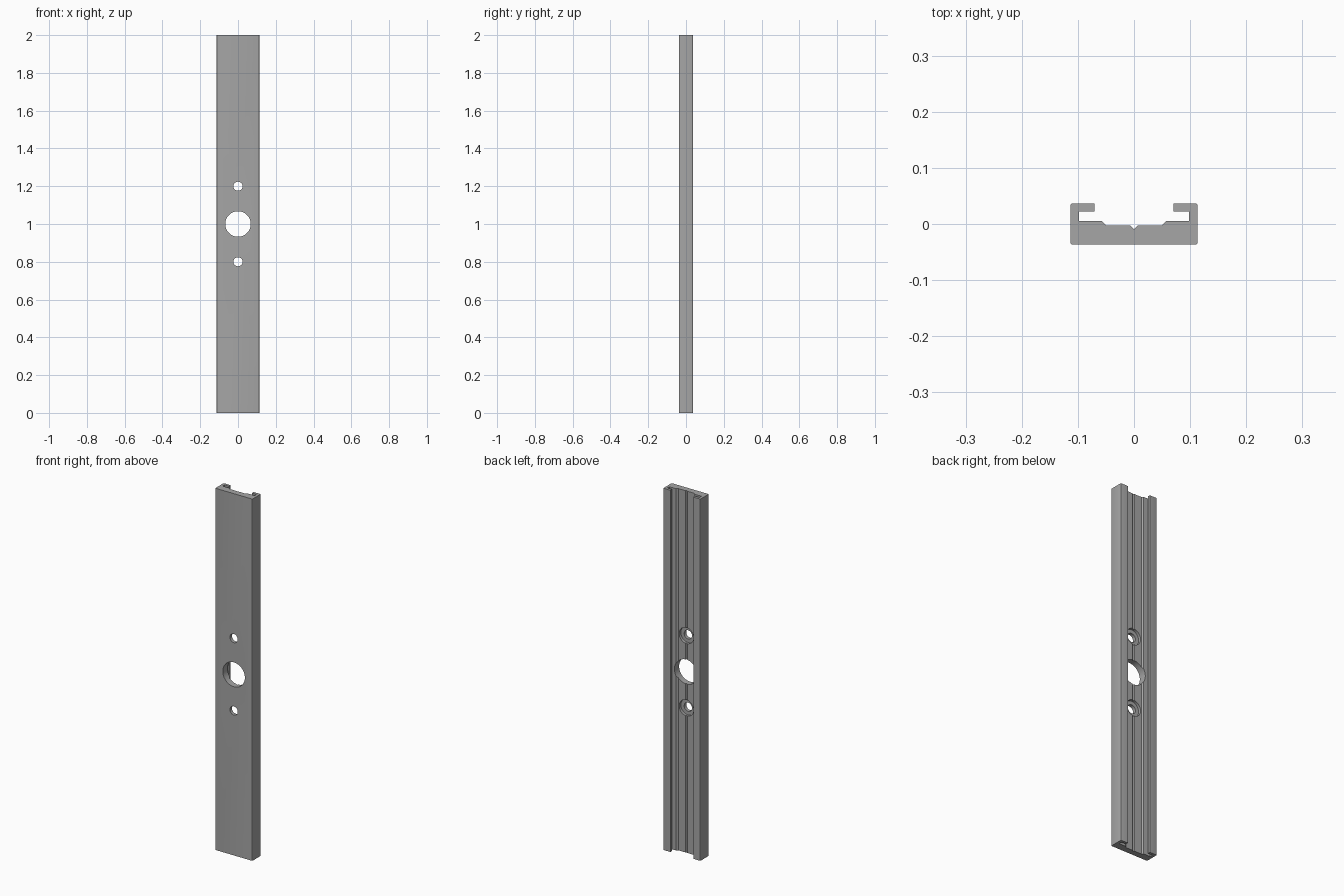
import bpy
import bmesh
import math

old = bpy.data.objects.get("Cube")
if old:
    bpy.data.objects.remove(old, do_unlink=True)

LENGTH = 2.0
HALF_W, HALF_D = 0.1135, 0.0365
FLOOR_Y, SEAT_Y = -0.003, -0.018

grey = bpy.data.materials.new("metal grey")
grey.use_nodes = True
colour = (0.38, 0.38, 0.38, 1)
grey.diffuse_color = colour
grey.node_tree.nodes["Principled BSDF"].inputs["Base Color"].default_value = colour

# Right half of the channel section, from the groove round to the lip and back
half = [(0.006, FLOOR_Y), (0.049, FLOOR_Y), (0.057, 0.005), (0.098, 0.005),
        (0.098, 0.022), (0.07, 0.022), (0.07, HALF_D),
        (HALF_W, HALF_D), (HALF_W, -HALF_D)]
section = [(0, -0.009)] + half + [(-x, y) for x, y in reversed(half)]

# Extruded rail with slightly rounded outer corners
bm = bmesh.new()
base = bm.faces.new([bm.verts.new((x, y, 0)) for x, y in section])
top = bmesh.ops.extrude_face_region(bm, geom=[base])["geom"]
bmesh.ops.translate(bm, vec=(0, 0, LENGTH),
                    verts=[v for v in top if isinstance(v, bmesh.types.BMVert)])
corners = [e for e in bm.edges
           if all(abs(v.co.x) > HALF_W - 0.001 for v in e.verts)
           and abs(e.verts[0].co.z - e.verts[1].co.z) > 1]
bmesh.ops.bevel(bm, geom=corners, offset=0.004, segments=3, profile=0.5,
                affect='EDGES')
bmesh.ops.recalc_face_normals(bm, faces=bm.faces)
mesh = bpy.data.meshes.new("channel_rail")
bm.to_mesh(mesh)
bm.free()
rail = bpy.data.objects.new("channel_rail", mesh)
bpy.context.collection.objects.link(rail)
mesh.materials.append(grey)


def drill(name, radius, z, y_start, y_end):
    """Cut a round hole along y through the rail."""
    bpy.ops.mesh.primitive_cylinder_add(
        vertices=48, radius=radius, depth=y_end - y_start,
        location=(0, (y_start + y_end) / 2, z), rotation=(math.pi / 2, 0, 0))
    cutter = bpy.context.object
    cutter.name = name
    cutter.data.materials.append(grey)
    cutter.hide_render = True
    cut = rail.modifiers.new(name, 'BOOLEAN')
    cut.operation = 'DIFFERENCE'
    cut.solver = 'EXACT'
    cut.object = cutter
    bpy.context.view_layer.objects.active = rail
    bpy.ops.object.modifier_apply(modifier=cut.name)
    bpy.data.objects.remove(cutter, do_unlink=True)


# Centre opening and two counterbored screw holes
drill("centre_hole_cutter", 0.0675, 1.0, -0.1, 0.1)
for z in (0.8, 1.2):
    drill("screw_hole_cutter", 0.024, z, -0.1, 0.1)
    drill("counterbore_cutter", 0.044, z, SEAT_Y, 0.1)

# Smooth hole walls, sharp section edges
bpy.ops.object.select_all(action='DESELECT')
rail.select_set(True)
bpy.context.view_layer.objects.active = rail
bpy.ops.object.shade_smooth_by_angle(angle=math.radians(30))
